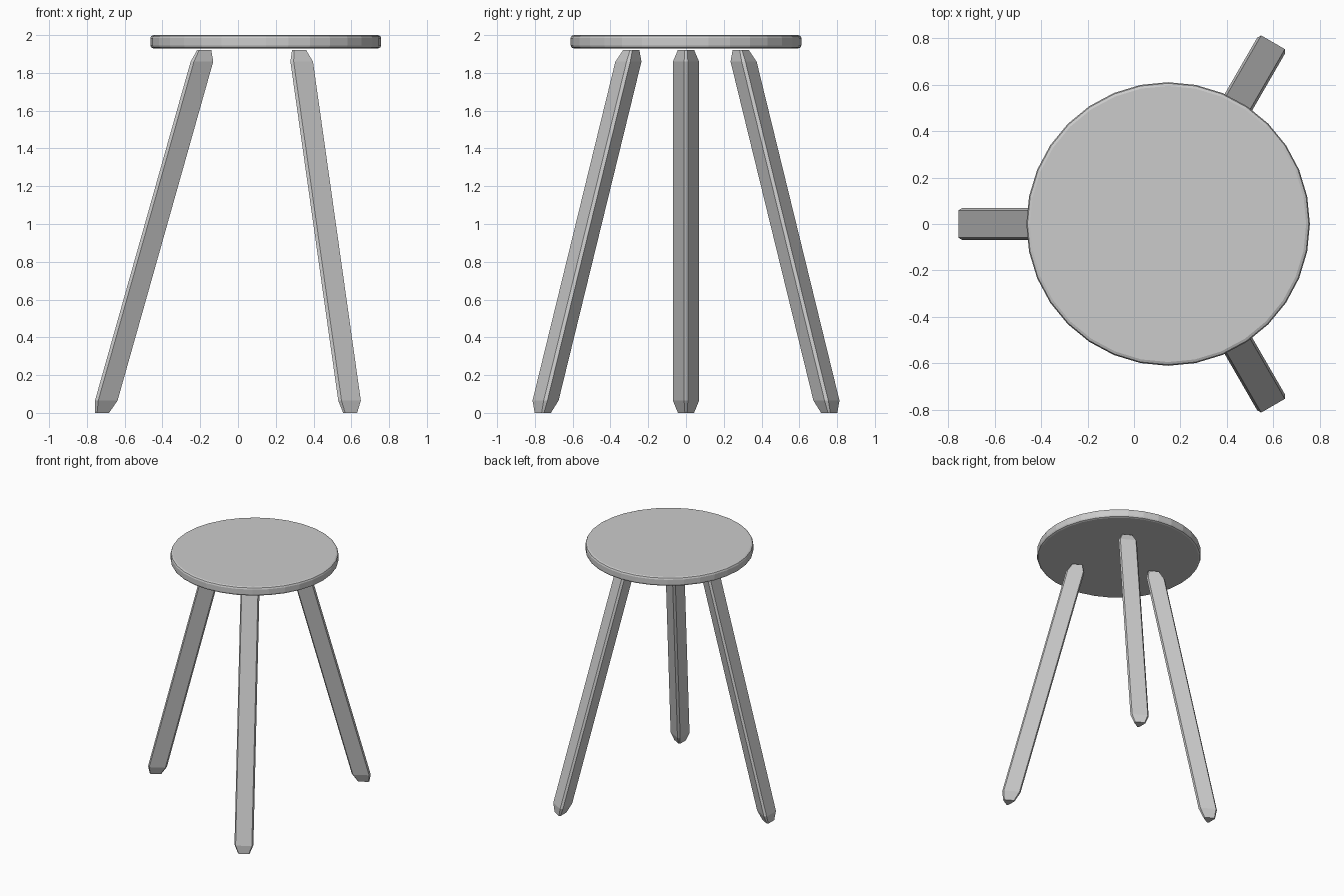
import bpy, bmesh, math
from mathutils import Vector, Matrix

if "Cube" in bpy.data.objects:
    bpy.data.objects.remove(bpy.data.objects["Cube"])

SEAT_X = 0.147


def make_object(name, bm):
    bmesh.ops.recalc_face_normals(bm, faces=bm.faces)
    mesh = bpy.data.meshes.new(name)
    bm.to_mesh(mesh)
    bm.free()
    obj = bpy.data.objects.new(name, mesh)
    bpy.context.collection.objects.link(obj)
    return obj


# Seat: thin round disc with a bevelled rim
bm = bmesh.new()
bmesh.ops.create_cone(bm, cap_ends=True, segments=32, radius1=0.611, radius2=0.611,
                      depth=0.07, matrix=Matrix.Translation((SEAT_X, 0, 1.965)))
seat = make_object("seat", bm)
bevel = seat.modifiers.new("rim_bevel", 'BEVEL')
bevel.width = 0.016
bevel.segments = 2
bevel.limit_method = 'ANGLE'
bevel.angle_limit = math.radians(40)


def triangle_section(side=0.158, cut=0.02):
    """Triangle with clipped corners, one corner pointing towards -x (inward)."""
    r = side / math.sqrt(3)
    pts = [Vector((r * math.cos(a), r * math.sin(a)))
           for a in (math.pi, math.pi * 5 / 3, math.pi / 3)]
    out = []
    for i, p in enumerate(pts):
        for q in (pts[i - 1], pts[(i + 1) % 3]):
            out.append(p + (q - p).normalized() * cut)
    return out


# Legs: splayed triangular bars with tapered ends and level caps
def make_leg(name, angle):
    bm = bmesh.new()
    rot = Matrix.Rotation(angle, 4, 'Z')
    rings = []
    for z, scale in ((0.005, 0.62), (0.065, 1), (1.86, 1), (1.922, 0.62)):
        radius = 0.86 + (z - 0.06) / 1.8 * (0.352 - 0.86)
        ring = []
        for p in triangle_section():
            v = rot @ Vector((radius + p.x * scale, p.y * scale, z if z > 0.01 else 0))
            ring.append(bm.verts.new(v + Vector((SEAT_X, 0, 0))))
        rings.append(ring)
    for a, b in zip(rings, rings[1:]):
        for i in range(6):
            j = (i + 1) % 6
            bm.faces.new((a[i], a[j], b[j], b[i]))
    bm.faces.new(rings[0])
    bm.faces.new(rings[-1])
    make_object(name, bm)


for name, deg in (("left_leg", 180), ("front_right_leg", -60), ("back_right_leg", 60)):
    make_leg(name, math.radians(deg))
